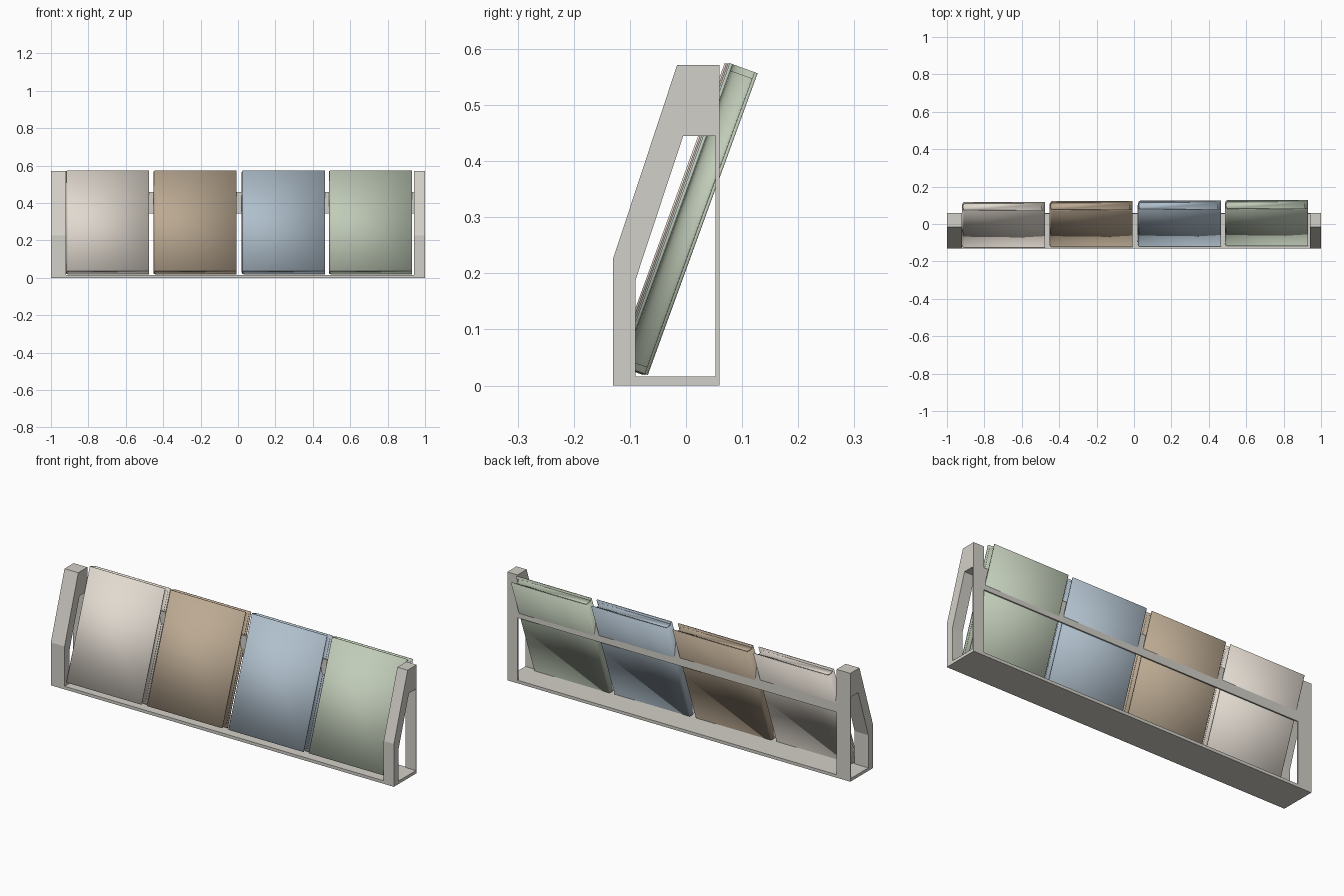
import bpy, bmesh, math

if "Cube" in bpy.data.objects:
    bpy.data.objects.remove(bpy.data.objects["Cube"])

def material(name, rgb):
    m = bpy.data.materials.new(name)
    m.diffuse_color = (*rgb, 1)
    m.use_nodes = True
    m.node_tree.nodes["Principled BSDF"].inputs["Base Color"].default_value = m.diffuse_color
    return m

def finish(name, bm, mat, smooth=False):
    bmesh.ops.recalc_face_normals(bm, faces=bm.faces)
    me = bpy.data.meshes.new(name)
    bm.to_mesh(me)
    bm.free()
    for p in me.polygons:
        p.use_smooth = smooth
    me.materials.append(mat)
    ob = bpy.data.objects.new(name, me)
    bpy.context.collection.objects.link(ob)
    return ob

def box(name, x, y, z, mat):
    bm = bmesh.new()
    bmesh.ops.create_cube(bm, size=1)
    for v in bm.verts:
        v.co = [(a[0] + a[1]) / 2 + c * (a[1] - a[0]) for a, c in zip((x, y, z), v.co)]
    return finish(name, bm, mat)

def side_frame(name, x0, x1, mat):
    outer = [(-.13, 0), (.06, 0), (.06, .571), (-.016, .571), (-.13, .226)]
    inner = [(-.09, .016), (.053, .016), (.053, .445), (-.005, .445), (-.09, .188)]
    bm = bmesh.new()
    loops = [[bm.verts.new((x, y, z)) for y, z in pts]
             for x, pts in ((x0, outer), (x1, outer), (x1, inner), (x0, inner))]
    for k in range(4):
        a, b = loops[k], loops[(k + 1) % 4]
        for i in range(5):
            j = (i + 1) % 5
            bm.faces.new((a[i], a[j], b[j], b[i]))
    return finish(name, bm, mat)

def extrude_up(name, pts, z0, z1, mat, smooth):
    bm = bmesh.new()
    f = bm.faces.new([bm.verts.new((x, y, z0)) for x, y in pts])
    r = bmesh.ops.extrude_face_region(bm, geom=[f])
    for v in r["geom"]:
        if isinstance(v, bmesh.types.BMVert):
            v.co.z = z1
    return finish(name, bm, mat, smooth)

# Stand: two pierced side frames, base plate and thin back rail
stone = material("stone", (.65, .63, .58))
side_frame("left_side_frame", -1, -.92, stone)
side_frame("right_side_frame", .94, 1, stone)
box("base_plate", (-.92, .94), (-.13, .06), (0, .016), stone)
box("back_rail", (-.92, .94), (.053, .06), (.345, .46), stone)

# Leaning books: hard cover wrapped round a page block
W, T, H, C = .445, .053, .572, .006

def arc(x, bulge, t0, t1, n=10):
    mid, half = (t0 + t1) / 2, (t1 - t0) / 2
    return [(x - bulge * math.cos(a), mid + half * math.sin(a))
            for a in (math.pi * (i / n - .5) for i in range(n + 1))]

def book(label, x, dy, rgb):
    mat = material(label, rgb)
    spine = arc(.012, .012, -T, 0)
    lining = arc(.016, .010, -T + C, -C)
    cover = spine + [(W, 0), (W, -C)] + lining[::-1] + [(W, -T + C), (W, -T)]
    fore_edge = arc(W - .008, .010, -T + C, -C)
    pages = lining[::-1] + fore_edge
    for ob in (extrude_up(label + "_cover", cover, 0, H, mat, True),
               extrude_up(label + "_pages", pages, .012, H - .012, mat, True)):
        ob.location = (x, -.068 + dy, .019)
        ob.rotation_euler.x = math.radians(-20)

books = [("cream_book", -.92, (.76, .70, .63)), ("tan_book", -.452, (.50, .40, .29)),
         ("blue_book", .02, (.43, .52, .60)), ("green_book", .486, (.53, .60, .48))]
for i, (label, x, rgb) in enumerate(books):
    book(label, x, -.003 * (3 - i), rgb)
